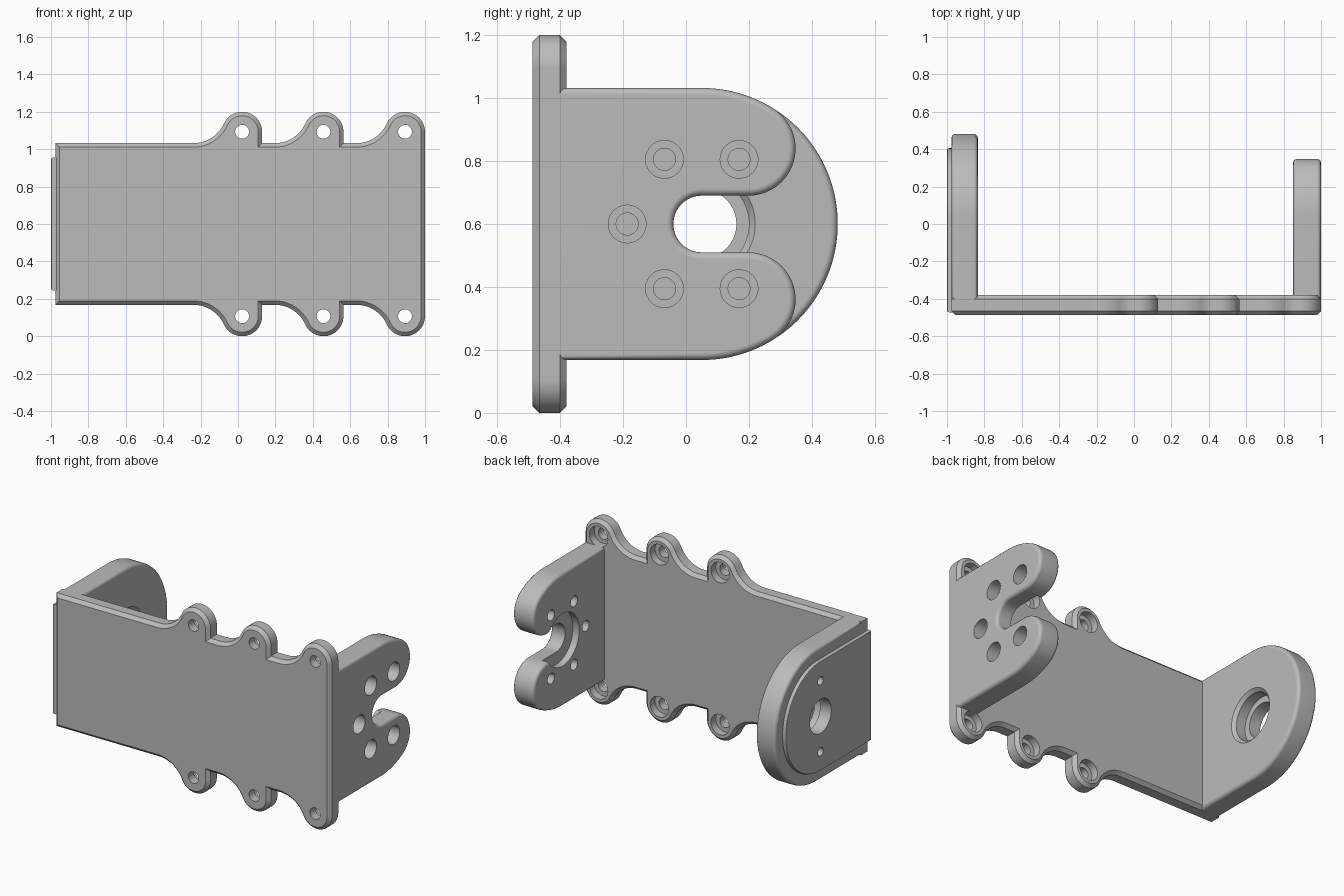
import bpy, bmesh
from math import radians, degrees, atan2, sin, cos, pi, sqrt

cube = bpy.data.objects.get("Cube")
if cube:
    bpy.data.objects.remove(cube)

MID = 0.6        # height of the symmetry plane
HALF = 0.432     # half height of the plate and arms
HUB = 0.05       # y of the pivot axis
EAR_R, EAR_Z = 0.107, 0.493

metal = bpy.data.materials.new("grey_metal")
metal.use_nodes = True
grey = (0.5, 0.5, 0.5, 1)
metal.diffuse_color = grey
metal.node_tree.nodes["Principled BSDF"].inputs["Base Color"].default_value = grey


def arc(cx, cy, r, a0, a1, n):
    return [(cx + r * cos(radians(a0 + (a1 - a0) * i / n)),
             cy + r * sin(radians(a0 + (a1 - a0) * i / n))) for i in range(n + 1)]


def mirrored(pts):
    """Close an upper half outline with its mirror image below."""
    return pts + [(u, -v) for u, v in reversed(pts) if abs(v) > 1e-5]


def place(axis, u, v, w):
    return (w, u, v + MID) if axis == "X" else (u, w, v + MID)


def make_object(name, bm):
    bmesh.ops.recalc_face_normals(bm, faces=bm.faces)
    mesh = bpy.data.meshes.new(name)
    bm.to_mesh(mesh)
    bm.free()
    obj = bpy.data.objects.new(name, mesh)
    bpy.context.collection.objects.link(obj)
    return obj


def prism(name, outline, axis, w0, w1, bevel, segments):
    """Extrude an outline and bevel the rims of both caps."""
    bm = bmesh.new()
    rings = [[bm.verts.new(place(axis, u, v, w)) for u, v in outline] for w in (w0, w1)]
    caps = [bm.faces.new(r) for r in rings]
    n = len(outline)
    for i in range(n):
        j = (i + 1) % n
        bm.faces.new((rings[0][i], rings[0][j], rings[1][j], rings[1][i]))
    bmesh.ops.recalc_face_normals(bm, faces=bm.faces)
    rims = [e for f in caps for e in f.edges]
    bmesh.ops.bevel(bm, geom=rims, offset=bevel, segments=segments,
                    profile=0.5, affect="EDGES")
    obj = make_object(name, bm)
    obj.data.materials.append(metal)
    return obj


def turned(bm, axis, u, v, profile, n=40):
    """Add a solid of revolution given as (position along axis, radius)."""
    rings = [[bm.verts.new(place(axis, u + r * cos(2 * pi * i / n),
                                 v + r * sin(2 * pi * i / n), w)) for i in range(n)]
             for w, r in profile]
    bm.faces.new(rings[0])
    bm.faces.new(rings[-1])
    for a, b in zip(rings, rings[1:]):
        for i in range(n):
            j = (i + 1) % n
            bm.faces.new((a[i], a[j], b[j], b[i]))


def finish(parts, cutter):
    """Drill the parts, then shade them smooth with sharp edges kept."""
    cutter.hide_render = True
    for obj in parts:
        mod = obj.modifiers.new("holes", "BOOLEAN")
        mod.operation, mod.solver, mod.object = "DIFFERENCE", "EXACT", cutter
    for obj in parts:
        graph = bpy.context.evaluated_depsgraph_get()
        mesh = bpy.data.meshes.new_from_object(obj.evaluated_get(graph))
        obj.modifiers.clear()
        obj.data = mesh
        bpy.ops.object.select_all(action="DESELECT")
        obj.select_set(True)
        bpy.context.view_layer.objects.active = obj
        bpy.ops.object.shade_smooth_by_angle(angle=radians(35))
        obj.modifiers.new("normals", "WEIGHTED_NORMAL").keep_sharp = True
    bpy.data.objects.remove(cutter)


# Mounting plate: straight edge with three ears flowing out of it
ears = (0.022, 0.457, 0.893)
reach, rise = 0.26, EAR_Z - HALF
flow = (reach**2 + rise**2 - EAR_R**2) / (2 * (EAR_R + rise))
turn = degrees(atan2(rise - flow, reach))
top = [(-0.975, HALF)]
for x in ears:
    top += arc(x - reach, HALF + flow, flow, -90, turn, 12)
    top += arc(x, EAR_Z, EAR_R, turn + 180, 0, 24)[1:]
    if x != ears[-1]:
        top.append((x + EAR_R, HALF))
plate = prism("mounting_plate", mirrored(top), "Y", -0.487, -0.38, 0.021, 1)

bm = bmesh.new()
for x in ears:
    for side in (-1, 1):
        turned(bm, "Y", x, side * EAR_Z,
               [(-0.6, 0.037), (-0.43, 0.037), (-0.43, 0.066), (-0.3, 0.066)])
finish([plate], make_object("plate_cutter", bm))

# Forked arm on the left: two rounded lobes around an open slot
slot, lobe = 0.09, 0.15
lobe_z = slot + lobe
lobe_y = sqrt((HALF - lobe)**2 - lobe_z**2)
meet = degrees(atan2(lobe_z, lobe_y))
fork = [(-0.45, HALF)]
fork += arc(HUB, 0, HALF, 90, meet, 14)
fork += arc(HUB + lobe_y, lobe_z, lobe, meet, -90, 26)[1:]
fork += arc(HUB, 0, slot, 90, 180, 14)
fork_arm = prism("forked_arm", mirrored(fork), "X", 0.85, 1.0, 0.022, 3)

bm = bmesh.new()
for a in range(60, 301, 60):
    turned(bm, "X", HUB + 0.237 * cos(radians(a)), 0.237 * sin(radians(a)),
           [(0.7, 0.035), (0.92, 0.035), (0.92, 0.06), (1.1, 0.06)])
turned(bm, "X", HUB, 0, [(0.7, 0.17), (0.895, 0.17)], 64)
finish([fork_arm], make_object("fork_cutter", bm))

# Round arm on the right, with a raised pad on its outer face
round_arm = prism("round_arm", mirrored([(-0.45, HALF)] + arc(HUB, 0, HALF, 90, 0, 36)),
                  "X", -0.976, -0.835, 0.022, 3)
pad = prism("raised_pad", mirrored([(-0.472, 0.355)] + arc(HUB, 0, 0.355, 90, 0, 36)),
            "X", -1.0, -0.96, 0.01, 2)

bm = bmesh.new()
turned(bm, "X", HUB, 0, [(-1.1, 0.11), (-0.92, 0.11), (-0.92, 0.15),
                         (-0.855, 0.15), (-0.835, 0.17), (-0.7, 0.17)], 64)
for side in (-1, 1):
    turned(bm, "X", HUB, side * 0.23, [(-1.1, 0.027), (-0.88, 0.027)])
finish([round_arm, pad], make_object("round_cutter", bm))
